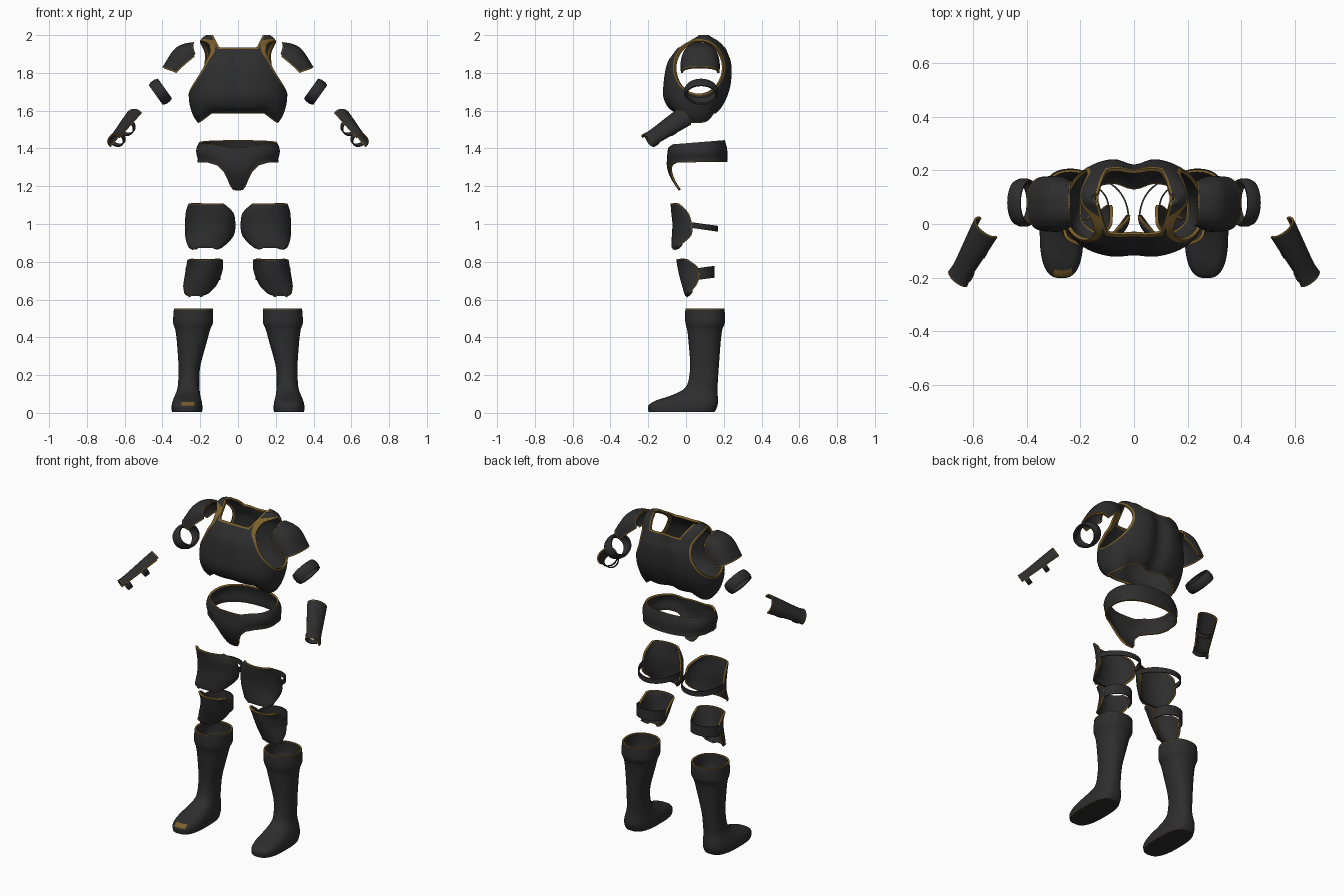
import bpy, bmesh, math
from mathutils import Vector

if "Cube" in bpy.data.objects:
    bpy.data.objects.remove(bpy.data.objects["Cube"])


def material(name, rgb):
    m = bpy.data.materials.new(name)
    m.diffuse_color = (*rgb, 1)
    m.use_nodes = True
    m.node_tree.nodes["Principled BSDF"].inputs["Base Color"].default_value = m.diffuse_color
    return m


DARK = material("charcoal leather", (0.027, 0.027, 0.027))
GOLD = material("aged gold trim", (0.2, 0.115, 0.025))


def spline(rows, n):
    """Resample a table of rows with a Catmull-Rom curve, n steps per gap."""
    out, last = [], len(rows) - 1
    for i in range(last):
        p0, p1, p2, p3 = (rows[max(0, min(last, i + k))] for k in (-1, 0, 1, 2))
        for j in range(n):
            t = j / n
            out.append([0.5 * (2 * b + (c - a) * t + (2 * a - 5 * b + 4 * c - d) * t * t
                               + (3 * b - a - 3 * c + d) * t ** 3)
                        for a, b, c, d in zip(p0, p1, p2, p3)])
    return out + [list(rows[-1])]


def table(pairs, x):
    for (x0, y0), (x1, y1) in zip(pairs, pairs[1:]):
        if x <= x1:
            return y0 + (y1 - y0) * max(0, x - x0) / (x1 - x0)
    return pairs[-1][1]


def split_along(bm, f):
    """Cut the faces along the line where f is zero."""
    new = set()
    for e in list(bm.edges):
        a, b = e.verts
        if (f(a.co) > 0) == (f(b.co) > 0):
            continue
        lo, hi = 0.0, 1.0
        for _ in range(20):
            m = (lo + hi) / 2
            if (f(a.co.lerp(b.co, m)) > 0) == (f(a.co) > 0):
                lo = m
            else:
                hi = m
        new.add(bmesh.utils.edge_split(e, a, lo)[1])
    for face in list(bm.faces):
        vs = [v for v in face.verts if v in new]
        if len(vs) == 2 and not any(vs[1] in e.verts for e in vs[0].link_edges):
            bmesh.utils.face_split(face, vs[0], vs[1])


def shell(name, rows, closed=False, cap=False, thick=0.012, side=1, trim=0.004,
          holes=(), gold=None):
    """Skin a grid of points, cut holes, trim the borders and thicken it inwards."""
    bm = bmesh.new()
    grid = [[bm.verts.new((p[0] * side, p[1], p[2])) for p in r] for r in rows]
    n = len(grid[0])
    for k, (a, b) in enumerate(zip(grid, grid[1:])):
        for i in range(n if closed else n - 1):
            j = (i + 1) % n
            face = bm.faces.new((a[i], a[j], b[j], b[i]))
            if gold and gold(k, face.calc_center_median()):
                face.material_index = 1
    if cap:
        bm.faces.new(grid[-1])
    for f in holes:
        split_along(bm, f)
        split_along(bm, lambda p: f(p) + .009)
        for face in bm.faces:
            if f(face.calc_center_median()) > -.009:
                face.material_index = 1
        bmesh.ops.delete(bm, geom=[q for q in bm.faces if f(q.calc_center_median()) > 0],
                         context='FACES')
    bmesh.ops.recalc_face_normals(bm, faces=bm.faces)
    bm.normal_update()
    mid = sum((v.co for v in bm.verts), Vector()) / len(bm.verts)
    if sum(f.normal.dot(f.calc_center_median() - mid) * f.calc_area() for f in bm.faces) < 0:
        bmesh.ops.reverse_faces(bm, faces=bm.faces)
    if trim and not holes:
        border = bmesh.ops.inset_region(bm, faces=bm.faces, thickness=trim,
                                        use_boundary=True, use_even_offset=True)
        for f in border['faces']:
            f.material_index = 1
    me = bpy.data.meshes.new(name)
    bm.to_mesh(me)
    bm.free()
    me.materials.append(DARK)
    me.materials.append(GOLD)
    ob = bpy.data.objects.new(name, me)
    bpy.context.collection.objects.link(ob)
    mod = ob.modifiers.new("thickness", 'SOLIDIFY')
    mod.thickness, mod.offset = thick, -1
    mod.material_offset_rim = 1 if trim else 0
    return ob


def power(v, e):
    return math.copysign(abs(v) ** e, v)


def ring(z, cx, a, yf, yb, n=64, e=2.0):
    """Superellipse outline in a level plane."""
    out = []
    for i in range(n):
        t = 2 * math.pi * i / n
        out.append(Vector((cx + a * power(math.cos(t), 2 / e),
                           (yf + yb) / 2 + (yb - yf) / 2 * power(math.sin(t), 2 / e), z)))
    return out


def arc(c, u, v, a0, a1, n=24, e=2.0):
    """Arc of points c + u cos + v sin, angles in degrees."""
    angles = [math.radians(a0 + (a1 - a0) * i / n) for i in range(n + 1)]
    return [c + u * power(math.cos(t), 2 / e) + v * power(math.sin(t), 2 / e) for t in angles]


# Breastplate: lofted trunk with a raised hem, spine groove, arm holes and neckline
trunk = [(1.535, .212, -.055, .165), (1.58, .24, -.10, .195), (1.66, .26, -.125, .225),
         (1.76, .255, -.122, .246), (1.85, .23, -.105, .247), (1.90, .218, -.073, .23),
         (1.94, .21, -.038, .21), (1.97, .20, .01, .18), (1.99, .183, .045, .145),
         (2.0, .165, .06, .13), (1.992, .148, .07, .12)]
rows = []
for z, a, yf, yb in spline(trunk, 5):
    r = ring(z, 0, a, yf, yb, 96, 2.4)
    for i, p in enumerate(r):
        s = math.sin(2 * math.pi * i / 96)
        groove = math.exp(-(p.x / .05) ** 2) * max(0, min(1, (1.98 - z) / .1))
        p.y -= groove * (.028 if s > 0 else -.01)
        p.z += .05 * min(1, abs(s) * 1.25) ** 3 * max(0, (1.72 - z) / .185)
    rows.append(r)


def arm_hole(p):
    if abs(p.x) < .12:
        return -1
    return .135 * (1 - math.hypot((p.y - .07) / .13, (p.z - 1.83) / .14))


def neck_hole(p):
    return min(p.z - 1.935, .9 * (.1 + .5 * (p.z - 1.935) - abs(p.x)))


shell("breastplate", rows, closed=True, thick=.013, holes=(arm_hole, neck_hole),
      gold=lambda k, c: k == 0 or k >= 48)

# Hip belt: band whose front drops into a narrow guard
drop = [(0, 1.176), (.025, 1.18), (.042, 1.20), (.055, 1.235), (.075, 1.275),
        (.11, 1.31), (.16, 1.325), (.3, 1.33)]
outline = ring(0, 0, 1, -1, 1, 144, 2.3)
rows = []
for k in range(17):
    v = k / 16
    r = []
    for p in outline:
        bulge = .012 * math.sin(math.pi * min(1, v * 1.2)) + .008 * v
        x = p.x * (.206 + bulge)
        front = p.y < 0
        y = .055 + p.y * (.15 + bulge * .5) + (.012 * v if not front else 0)
        low = table(drop, abs(x)) if front else 1.33
        dip = .014 * max(0, min(1, (.13 - abs(x)) / .06)) if front else 0
        top = 1.432 + .012 * p.y - dip
        z = top + (low - top) * v
        y += 2.6 * max(0, 1.33 - z) ** 2
        r.append(Vector((x, y, z)))
    rows.append(r)
shell("hip_belt", rows, closed=True, trim=.003)

# Row tables for limb plates: height, inner x, outer x, front y, edge y
thigh = [(1.108, .075, .262, -.082, -.035), (1.06, .025, .277, -.078, .012),
         (1.0, .014, .28, -.072, .03), (.94, .022, .28, -.075, .028),
         (.89, .065, .268, -.077, -.025), (.872, .095, .25, -.075, -.05)]
knee = [(.812, .08, .268, -.052, .01), (.77, .079, .275, -.045, .062),
        (.72, .092, .283, -.034, .07), (.67, .118, .29, -.02, .05),
        (.635, .155, .282, -.01, .02), (.62, .19, .26, -.004, .004)]
# Boot rings: height, centre x, half width, front y, back y
boot = [(.552, .236, .103, -.003, .203), (.52, .237, .105, -.005, .206),
        (.475, .238, .105, -.003, .205), (.44, .24, .092, .006, .192),
        (.38, .244, .08, .013, .184), (.25, .257, .058, .022, .174),
        (.16, .261, .056, .01, .168), (.12, .263, .06, -.02, .167),
        (.09, .267, .068, -.085, .168), (.065, .269, .076, -.16, .169),
        (.04, .27, .081, -.198, .167), (.015, .27, .081, -.2, .157), (.004, .27, .079, -.197, .15)]
# Shoulder profile: ridge x, ridge z, edge x, edge z, half width
shoulder = [(.238, 1.962, .231, 1.885, .083), (.29, 1.953, .255, 1.865, .096),
            (.34, 1.922, .285, 1.84, .104), (.40, 1.83, .328, 1.80, .102)]

for side, word in ((1, "left"), (-1, "right")):
    # Plates over thigh and knee, each held by a strap behind
    for part, data in (("thigh_plate", thigh), ("knee_plate", knee)):
        rows = [arc(Vector(((xi + xo) / 2, yb, z)), Vector((0, yf - yb, 0)),
                    Vector(((xo - xi) / 2, 0, 0)), -90, 90, 28)
                for z, xi, xo, yf, yb in spline(data, 5)]
        shell(f"{word}_{part}", rows, side=side)
    for part, c, hw, depth, rise, h in (("thigh_strap", (.147, .025, .995), .129, .145, -.02, .03),
                                        ("knee_strap", (.185, .06, .735), .093, .092, .012, .062)):
        rows = [arc(Vector(c) + Vector((0, 0, dz)), Vector((0, depth, rise)),
                    Vector((hw, 0, 0)), -90, 90) for dz in (-h / 2, h / 2)]
        shell(f"{word}_{part}", rows, thick=.006, side=side, trim=0)

    # Boot with a thin gold welt, and a scuffed toe on one side
    rows = [ring(*r, 48, 2.25 + .5 * max(0, min(1, (.13 - r[0]) / .06))) for r in spline(boot, 4)]
    shell(f"{word}_boot", rows, closed=True, cap=True, thick=.01, side=side,
          gold=lambda k, c: k >= 47 or (side < 0 and c.y < -.165 and .043 < c.z < .056
                                        and abs(c.x + .262) < .035))

    # Shoulder guard
    rows = []
    for px, pz, ex, ez, w in spline(shoulder, 6):
        edge = Vector((ex, .075, ez))
        rows.append(arc(edge, Vector((px - ex, 0, pz - ez)), Vector((0, w, 0)), -90, 90, 28, 2.5))
    shell(f"{word}_shoulder_guard", rows, side=side, trim=.006)

    # Upper arm band
    axis = Vector((.81, 0, -.58))
    rows = [arc(Vector((.411, .08, 1.70)) + axis * h, Vector((.58, 0, .81)) * r,
                Vector((0, r + .019, 0)), 0, 352.5, 47)
            for h, r in ((-.03, .064), (-.012, .071), (.012, .071), (.03, .064))]
    shell(f"{word}_arm_band", rows, closed=True, thick=.009, side=side, trim=0)

    # Forearm guard with two straps underneath
    a, b = Vector((.556, -.012, 1.572)), Vector((.662, -.203, 1.446))
    d = (b - a).normalized()
    up = Vector((.8, -.1, .7))
    up = (up - d * up.dot(d)).normalized()
    across = d.cross(up)
    rows = []
    for t, w, h in spline([(0, .06, .046), (.3, .055, .042), (.8, .046, .034), (1.0, .05, .036)], 5):
        rows.append(arc(a.lerp(b, t) - up * .01, up * h, across * w, -105, 105))
    shell(f"{word}_forearm_guard", rows, thick=.008, side=side)
    for t, w in ((.4, .05), (.88, .044)):
        c = a.lerp(b, t) - up * .012
        rows = [arc(c + d * k, -up * .045, across * w, -90, 90) for k in (-.014, .014)]
        shell(f"{word}_forearm_strap", rows, thick=.005, side=side, trim=0)

# Bake the thickness and smooth the surfaces
parts = list(bpy.context.scene.objects)
for o in parts:
    o.select_set(True)
bpy.context.view_layer.objects.active = parts[0]
bpy.ops.object.convert(target='MESH')
bpy.ops.object.shade_smooth_by_angle(angle=math.radians(40))
